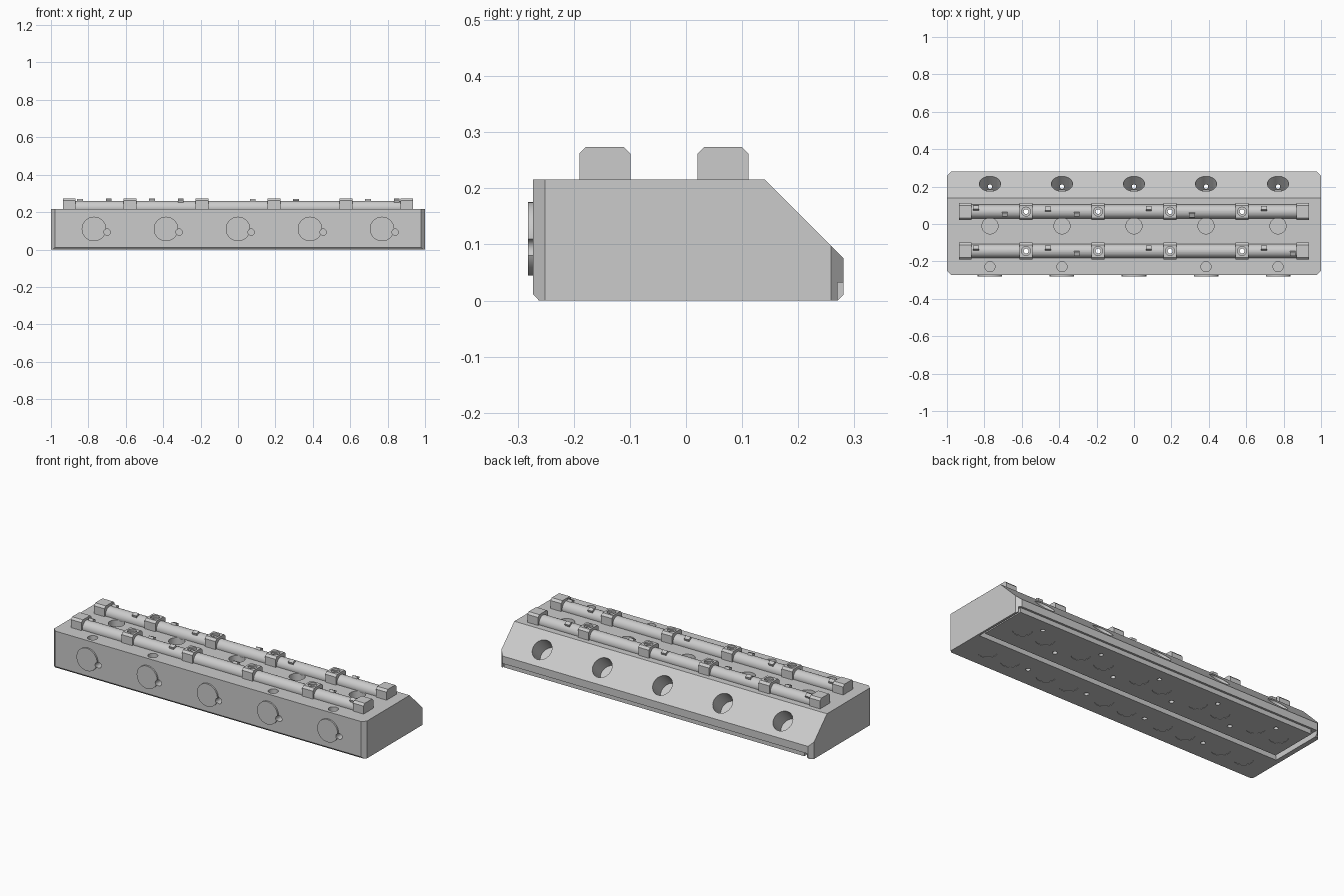
import bpy, bmesh, math
from mathutils import Matrix, Vector

if "Cube" in bpy.data.objects:
    bpy.data.objects.remove(bpy.data.objects["Cube"], do_unlink=True)

metal = bpy.data.materials.new("grey metal")
metal.use_nodes = True
GREY = (0.6, 0.6, 0.6, 1)
metal.diffuse_color = GREY
metal.node_tree.nodes["Principled BSDF"].inputs["Base Color"].default_value = GREY

CYLINDERS = [i * 0.385 for i in range(-2, 3)]
CAPS = [-0.577 + i * 0.385 for i in range(4)]
DECK = 0.216
# Each shaft: its y, and the sideways lean of each lobe in degrees (None points down)
SHAFTS = {
    "rear": (0.066, [30, -20, 20, -20, None, 25, -25, None, 25, None]),
    "front": (-0.1445, [25, None, 25, -20, None, 25, None, None, 25, -20]),
}


def finish(name, bm):
    bmesh.ops.recalc_face_normals(bm, faces=bm.faces)
    mesh = bpy.data.meshes.new(name)
    bm.to_mesh(mesh)
    bm.free()
    mesh.materials.append(metal)
    obj = bpy.data.objects.new(name, mesh)
    bpy.context.collection.objects.link(obj)
    return obj


def add_prism(bm, profile, x0, x1):
    """Extrude a (y, z) outline along x."""
    face = bm.faces.new([bm.verts.new((x0, y, z)) for y, z in profile])
    out = bmesh.ops.extrude_face_region(bm, geom=[face])["geom"]
    verts = [v for v in out if isinstance(v, bmesh.types.BMVert)]
    bmesh.ops.translate(bm, verts=verts, vec=(x1 - x0, 0, 0))


def add_cylinder(bm, start, end, r, n=32):
    a, b = Vector(start), Vector(end)
    turn = (b - a).to_track_quat("Z", "Y").to_matrix().to_4x4()
    bmesh.ops.create_cone(bm, cap_ends=True, segments=n, radius1=r, radius2=r,
                          depth=(b - a).length,
                          matrix=Matrix.Translation((a + b) / 2) @ turn)


def cut(obj, cutter):
    mod = obj.modifiers.new("cut", "BOOLEAN")
    mod.operation, mod.solver, mod.object = "DIFFERENCE", "EXACT", cutter
    mod.use_self = True
    bpy.context.view_layer.objects.active = obj
    bpy.ops.object.modifier_apply(modifier=mod.name)


def smooth(obj):
    bpy.ops.object.select_all(action="DESELECT")
    obj.select_set(True)
    bpy.context.view_layer.objects.active = obj
    bpy.ops.object.shade_smooth_by_angle(angle=math.radians(30))


# Main block with a sloping back and chamfered upright corners
bm = bmesh.new()
add_prism(bm, [(-0.262, 0), (0.27, 0), (0.281, 0.011), (0.281, 0.075),
               (0.14, DECK), (-0.273, DECK), (-0.273, 0.012)], -1, 1)
for sx in (-1, 1):
    for y, sy in ((-0.251, -1), (0.258, 1)):
        geom = bm.verts[:] + bm.edges[:] + bm.faces[:]
        hit = bmesh.ops.bisect_plane(bm, geom=geom, plane_co=(sx, y, 0),
                                     plane_no=(sx, sy, 0), clear_outer=True)
        edges = [e for e in hit["geom_cut"] if isinstance(e, bmesh.types.BMEdge)]
        bmesh.ops.holes_fill(bm, edges=edges)
block = finish("main_block", bm)

# Round pads on the front face
bm = bmesh.new()
for x in CYLINDERS:
    add_cylinder(bm, (x, -0.282, 0.11), (x, -0.27, 0.11), 0.0655, 48)
pads = finish("front_pads", bm)

# Channel around the rear underside: a pocket with a plate left standing in it
bm = bmesh.new()
add_prism(bm, [(-0.04, -0.1), (0.4, -0.1), (0.4, 0.032), (-0.04, 0.032)], -0.972, 0.988)
pocket = finish("pocket_cutter", bm)
bm = bmesh.new()
add_prism(bm, [(-0.012, 0.005), (0.269, 0.005), (0.269, 0.032), (-0.012, 0.032)], -0.945, 0.975)
plate = finish("underside_plate", bm)

# Sloped ports, deck wells, front holes and shallow underside seats
bm = bmesh.new()
for x in CYLINDERS:
    add_cylinder(bm, (x, 0.275, 0.201), (x, 0.142, 0.068), 0.057)
    add_cylinder(bm, (x, 0.2, -0.05), (x, 0.2, 0.08), 0.012, 16)
    add_cylinder(bm, (x, -0.01, 0.08), (x, -0.01, 0.3), 0.043)
    add_cylinder(bm, (x + 0.07, -0.32, 0.093), (x + 0.07, -0.23, 0.093), 0.017, 24)
    if x:
        add_cylinder(bm, (x, -0.228, 0.12), (x, -0.228, 0.3), 0.027)
    for side in (-0.075, 0.075):
        add_cylinder(bm, (x + side, -0.145, -0.05), (x + side, -0.145, 0.002), 0.05)
        add_cylinder(bm, (x + side, 0.13, -0.05), (x + side, 0.13, 0.007), 0.05)
ports = finish("port_cutter", bm)

# Bolt holes through the bearing caps
bm = bmesh.new()
for y, leans in SHAFTS.values():
    for x in CAPS:
        add_cylinder(bm, (x, y, -0.1), (x, y, 0.4), 0.013, 16)
        add_cylinder(bm, (x, y, 0.264), (x, y, 0.35), 0.024, 24)
bolts = finish("bolt_cutter", bm)

for cutter in (pocket, ports, bolts):
    cut(block, cutter)
for cutter in (ports, bolts):
    cut(plate, cutter)
cut(pads, ports)
for part in (block, plate, pads):
    smooth(part)

for row, (y, leans) in SHAFTS.items():
    # Bearing caps and end blocks
    bm = bmesh.new()
    w, top, c = 0.0455, 0.274, 0.012
    outline = [(y - w, DECK), (y + w, DECK), (y + w, top - c),
               (y + w - c, top), (y - w + c, top), (y - w, top - c)]
    for x in [-0.902] + CAPS + [0.902]:
        add_prism(bm, outline, x - 0.034, x + 0.034)
    caps = finish(row + "_bearing_caps", bm)
    cut(caps, bolts)
    smooth(caps)

    # Round shaft
    bm = bmesh.new()
    add_cylinder(bm, (-0.9, y, 0.223), (0.9, y, 0.223), 0.037)
    shaft = finish(row + "_shaft", bm)
    cut(shaft, bolts)
    smooth(shaft)

    # Raised lobes, two to a cylinder, turned to different angles
    bm = bmesh.new()
    spots = [x + side for x in CYLINDERS for side in (-0.075, 0.078)]
    for x, lean in zip(spots, leans):
        if lean is not None:
            a = math.radians(lean)
            out, across = Vector((math.sin(a), math.cos(a))), Vector((math.cos(a), -math.sin(a)))
            base = Vector((y, 0.223))
            add_prism(bm, [tuple(base + out * r + across * s) for r, s in
                           ((0.01, -0.014), (0.048, -0.011), (0.048, 0.011), (0.01, 0.014))],
                      x - 0.015, x + 0.015)
    finish(row + "_lobes", bm)

for cutter in (pocket, ports, bolts):
    bpy.data.objects.remove(cutter, do_unlink=True)
